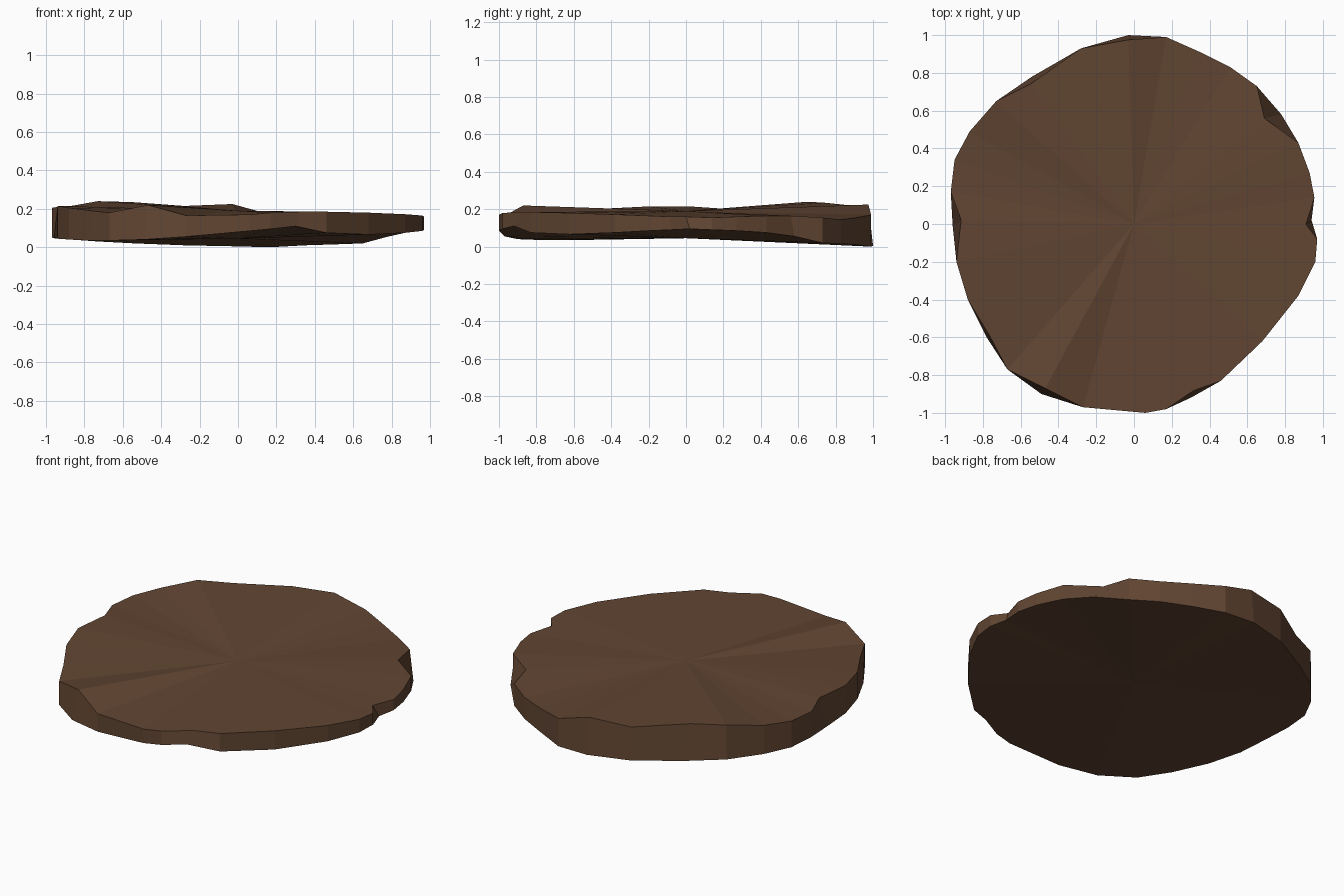
import bpy, bmesh

# Rim stations, counter-clockwise: x, y, top height, bottom height
RIM = [
    (.97, -.08, .16, .09), (.94, .02, .16, .095), (.955, .14, .155, .09),
    (.93, .27, .16, .085), (.87, .43, .165, .075), (.78, .58, .165, .055),
    (.65, .73, .155, .02), (.51, .83, .145, .015), (.35, .91, .155, .01),
    (.17, .99, .17, 0), (-.03, 1, .225, .005), (-.28, .93, .215, .01),
    (-.54, .78, .235, .02), (-.73, .65, .24, .03), (-.87, .49, .215, .04),
    (-.95, .34, .205, .045), (-.97, .17, .205, .05), (-.96, -.01, .215, .05),
    (-.94, -.2, .215, .045), (-.88, -.4, .205, .04), (-.78, -.6, .19, .035),
    (-.67, -.77, .18, .035), (-.49, -.9, .22, .04), (-.27, -.97, .165, .055),
    (.06, -1, .17, .085), (.17, -.98, .18, .095), (.3, -.92, .185, .11),
    (.46, -.83, .185, .075), (.68, -.62, .18, .066), (.87, -.38, .172, .075),
    (.96, -.2, .165, .085),
]
# Chips where the top edge is broken inwards: station -> x, y of top corner
CHIPS = {1: (.91, 0), 5: (.69, .56), 12: (-.55, .74), 10: (-.03, .975),
         17: (-.915, .02), 20: (-.76, -.6), 22: (-.47, -.87), 26: (.32, -.88)}

bm = bmesh.new()
top, low = [], []
for i, (x, y, zt, zb) in enumerate(RIM):
    tx, ty = CHIPS.get(i, (x, y))
    top.append(bm.verts.new((tx, ty, zt)))
    low.append(bm.verts.new((x, y, zb)))
top_mid = bm.verts.new((0, 0, .19))
low_mid = bm.verts.new((0, 0, .045))

# Broad top and underside, and the rough side wall
n = len(RIM)
for i in range(n):
    j = (i + 1) % n
    bm.faces.new((top_mid, top[i], top[j]))
    bm.faces.new((low_mid, low[j], low[i]))
    bm.faces.new((low[i], low[j], top[j], top[i]))
bmesh.ops.recalc_face_normals(bm, faces=bm.faces)

mesh = bpy.data.meshes.new("flat_stone")
bm.to_mesh(mesh)
bm.free()
stone = bpy.data.objects.new("flat_stone", mesh)
bpy.context.collection.objects.link(stone)

# Single earth-brown colour
mat = bpy.data.materials.new("earth brown")
mat.diffuse_color = (.12, .06, .032, 1)
mesh.materials.append(mat)
